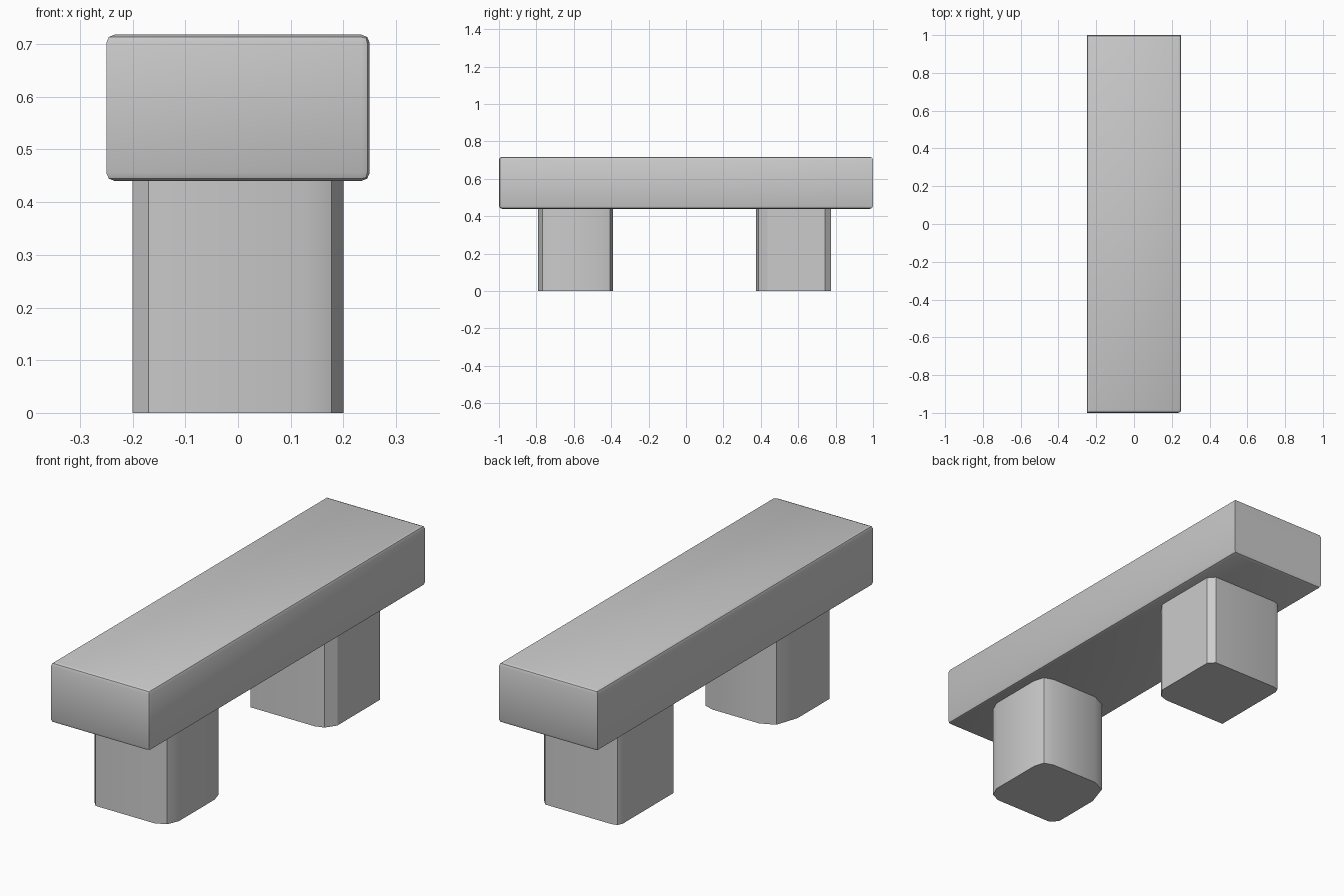
import bpy, bmesh, math

if "Cube" in bpy.data.objects:
    bpy.data.objects.remove(bpy.data.objects["Cube"])


def finish(name, bm):
    bmesh.ops.recalc_face_normals(bm, faces=bm.faces)
    mesh = bpy.data.meshes.new(name)
    bm.to_mesh(mesh)
    bm.free()
    obj = bpy.data.objects.new(name, mesh)
    bpy.context.collection.objects.link(obj)
    bpy.ops.object.select_all(action='DESELECT')
    obj.select_set(True)
    bpy.context.view_layer.objects.active = obj
    bpy.ops.object.shade_smooth_by_angle(angle=math.radians(30))
    return obj


def block_leg(name, outline, top=0.45):
    # Extrude a worn, unevenly chamfered footprint upward
    bm = bmesh.new()
    base = bm.faces.new([bm.verts.new((x, y, 0)) for x, y in outline])
    ext = bmesh.ops.extrude_face_region(bm, geom=[base], use_keep_orig=True)
    for v in ext['geom']:
        if isinstance(v, bmesh.types.BMVert):
            v.co.z = top
    return finish(name, bm)


# Seat slab: worn horizontal edges and one chipped upright corner
bm = bmesh.new()
bmesh.ops.create_cube(bm, size=1)
for v in bm.verts:
    v.co.x *= 0.5
    v.co.y *= 2
    v.co.z = 0.44 if v.co.z < 0 else 0.718


def is_worn(e):
    a, b = (v.co for v in e.verts)
    return abs(a.z - b.z) < 0.01 or (a.x > 0 and a.y < 0)


worn = [e for e in bm.edges if is_worn(e)]
bmesh.ops.bevel(bm, geom=worn, offset=0.016, segments=2, profile=0.5,
                affect='EDGES', clamp_overlap=True)
finish("seat_slab", bm)

# Front leg: every corner worn differently
block_leg("front_leg", [
    (-0.17, -0.79), (0.13, -0.79), (0.177, -0.767), (0.2, -0.715),
    (0.2, -0.455), (0.185, -0.405), (0.14, -0.39),
    (-0.1, -0.39), (-0.165, -0.42), (-0.2, -0.525), (-0.2, -0.757)])

# Back leg
block_leg("back_leg", [
    (-0.2, 0.375), (0.126, 0.375), (0.168, 0.388), (0.2, 0.435),
    (0.2, 0.744), (0.173, 0.775), (-0.165, 0.775), (-0.19, 0.768),
    (-0.2, 0.745)])
